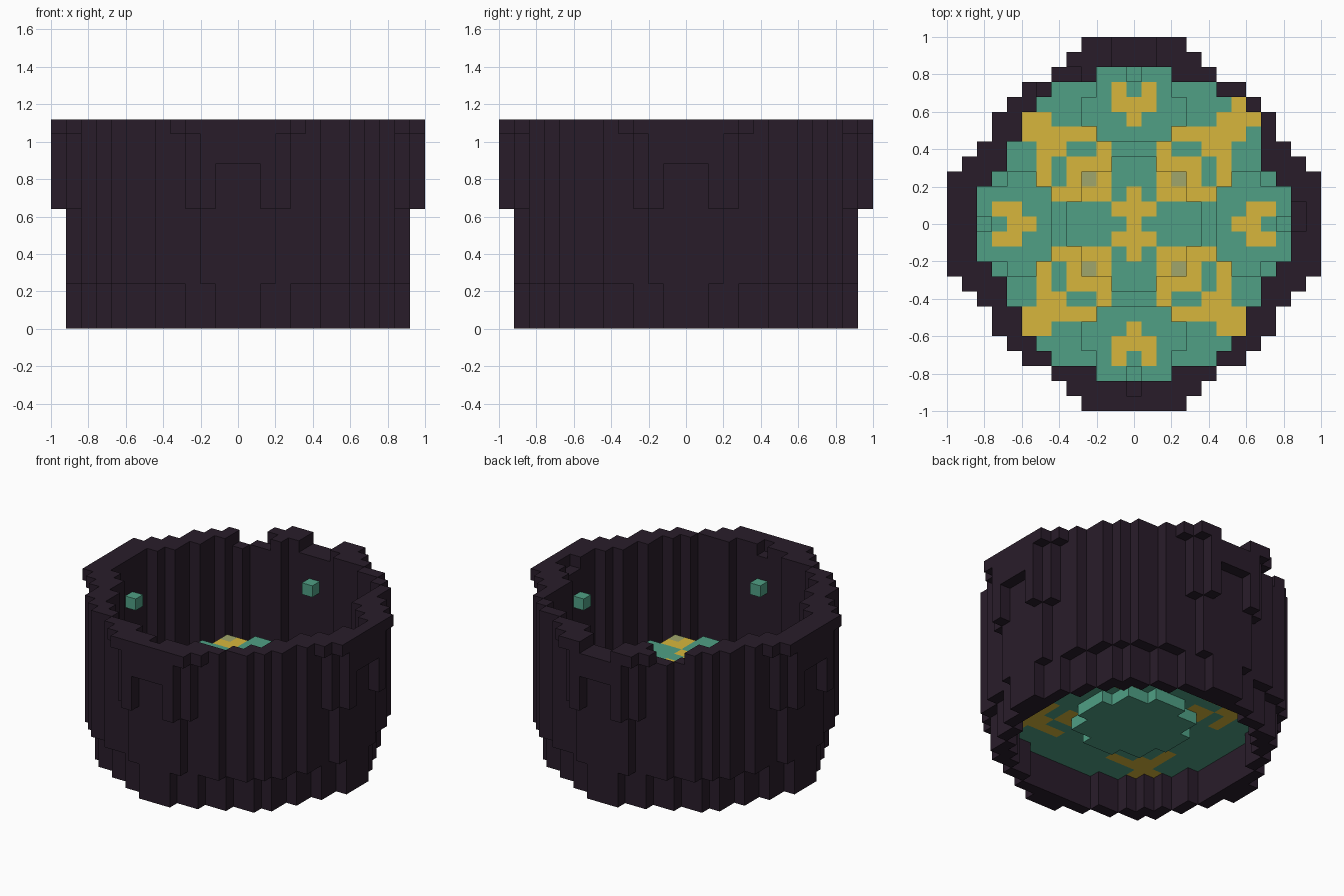
import bpy, bmesh
from mathutils import Vector

cube = bpy.data.objects.get("Cube")
if cube:
    bpy.data.objects.remove(cube)

UNIT = 0.08          # edge of one block
SPAN = range(-12, 13)


def make_material(name, rgb):
    mat = bpy.data.materials.new(name)
    mat.use_nodes = True
    mat.diffuse_color = (*rgb, 1)
    mat.node_tree.nodes["Principled BSDF"].inputs["Base Color"].default_value = (*rgb, 1)
    return mat


MATERIALS = [
    make_material("dark plum", (0.022, 0.012, 0.023)),
    make_material("sea green", (0.08, 0.35, 0.235)),
    make_material("mustard", (0.68, 0.47, 0.045)),
    make_material("olive", (0.35, 0.38, 0.15)),
]
DARK, GREEN, MUSTARD, OLIVE = range(4)

# Half widths of each row of blocks, from the middle outward
INNER_ROWS = [10, 10, 10, 9, 8, 8, 7, 7, 6, 5, 2]
WALL_ROWS = [11, 11, 11, 10, 10, 10, 9, 9, 8, 7, 5, 2]
RIM_ROWS = [11, 11, 11, 11, 11, 10, 9, 9, 8, 7, 5, 4]
WORN_CORNER = {(7, 8), (8, 7), (8, 6)}   # thinner wall at the back left

# One quarter of the floor mosaic, mirrored both ways
MOSAIC = [
    "y......yy.",
    "yy......yy",
    "y.yyyy....",
    "..yoy.y...",
    "..yyy.y...",
    "..y..yy...",
    "...yyyyy..",
    "y.....yyy.",
    "yy.....y..",
    ".y........",
]


def in_rows(rows, i, j):
    return abs(j) < len(rows) and abs(i) <= rows[abs(j)]


def in_disc(limit, i, j):
    return i * i + j * j <= limit


def in_room(i, j):
    return in_rows(INNER_ROWS, i, j) or (i, j) in WORN_CORNER


def layer(test, levels):
    return {(i, j, k) for i in SPAN for j in SPAN if test(i, j) for k in levels}


def near_far(i, j):
    return sorted((abs(i), abs(j)))


def is_base(i, j):
    a, b = near_far(i, j)
    return in_disc(113, i, j) or (b == 11 and a <= 1)


def is_lobe(i, j):
    # raised round pad toward each of the four sides
    a, b = near_far(i, j)
    return in_room(i, j) and ((a <= 2 and b >= 6) or (a == 3 and b in (7, 8)))


def is_panel(width):
    return lambda i, j: near_far(i, j)[1] == 12 and near_far(i, j)[0] <= width


def plain(cell, direction):
    return DARK


def lamp_colour(cell, direction):
    return GREEN


def mosaic_colour(cell, direction):
    i, j, k = abs(cell[0]), abs(cell[1]), cell[2]
    if direction.z == 0 or i > 9 or j > 9:
        return GREEN
    if direction.z < 0 and (k < 3 or min(i, j) < 3):
        return GREEN
    return {"y": MUSTARD, "o": OLIVE, ".": GREEN}[MOSAIC[j][i]]


# Wall sections
base_ring = layer(lambda i, j: is_base(i, j) and not in_disc(90, i, j), range(0, 3))
main_wall = layer(lambda i, j: in_rows(WALL_ROWS, i, j) and not in_room(i, j), range(3, 13))
rim = layer(lambda i, j: in_rows(RIM_ROWS, i, j) and not in_room(i, j), [13])

# Outer panels with a window gap under the top, and thickening beside them
panels = layer(is_panel(2), range(8, 13)) - layer(is_panel(1), range(8, 11))
panels |= layer(is_panel(3), [13])
panels |= layer(lambda i, j: near_far(i, j) == [3, 11], range(8, 13))

# Broken places along the top
gaps = {(0, -11, 13), (11, 0, 13), (11, 1, 13), (-4, 10, 13)}
gaps |= {(i, j, 13) for i in (-6, -5) for j in (9, 10)}
gaps |= {(i, j, 13) for i in (-1, 0, 1) for j in (11, 12)}

# Floor with four raised pads and a tall round dais in the middle
floor_ring = layer(lambda i, j: in_room(i, j) and not in_disc(18, i, j), [3])
floor_pads = layer(is_lobe, [4])
centre_dais = layer(lambda i, j: in_disc(18, i, j), range(2, 8))

# Small lamps inside the wall
lamps = {(10, 0, 10), (-10, 0, 10), (0, 10, 10), (0, -10, 10)}

PARTS = {
    "base_ring": (base_ring, plain),
    "main_wall": (main_wall, plain),
    "rim": (rim - gaps, plain),
    "wall_panels": (panels - gaps, plain),
    "floor_ring": (floor_ring, mosaic_colour),
    "floor_pads": (floor_pads, mosaic_colour),
    "centre_dais": (centre_dais, mosaic_colour),
    "wall_lamps": (lamps, lamp_colour),
}
SOLID = set().union(*(cells for cells, rule in PARTS.values())) - lamps
DIRECTIONS = [Vector(d) for d in
              ((1, 0, 0), (-1, 0, 0), (0, 1, 0), (0, -1, 0), (0, 0, 1), (0, 0, -1))]


def build_part(name, cells, colour_rule):
    """Make a block object from the exposed sides of its cells."""
    bm = bmesh.new()
    for cell in sorted(cells):
        centre = Vector(cell) + Vector((0, 0, 0.5))
        for d in DIRECTIONS:
            if tuple(int(c + s) for c, s in zip(cell, d)) in SOLID:
                continue
            u = Vector((d.y, d.z, d.x))
            v = d.cross(u)
            corners = [centre + (d + u * a + v * b) / 2
                       for a, b in ((-1, -1), (1, -1), (1, 1), (-1, 1))]
            face = bm.faces.new([bm.verts.new(c * UNIT) for c in corners])
            face.material_index = colour_rule(cell, d)
    bmesh.ops.remove_doubles(bm, verts=bm.verts, dist=UNIT / 100)
    mesh = bpy.data.meshes.new(name)
    bm.to_mesh(mesh)
    bm.free()
    for mat in MATERIALS:
        mesh.materials.append(mat)
    bpy.context.collection.objects.link(bpy.data.objects.new(name, mesh))


for part, (cells, rule) in PARTS.items():
    build_part(part, cells, rule)
